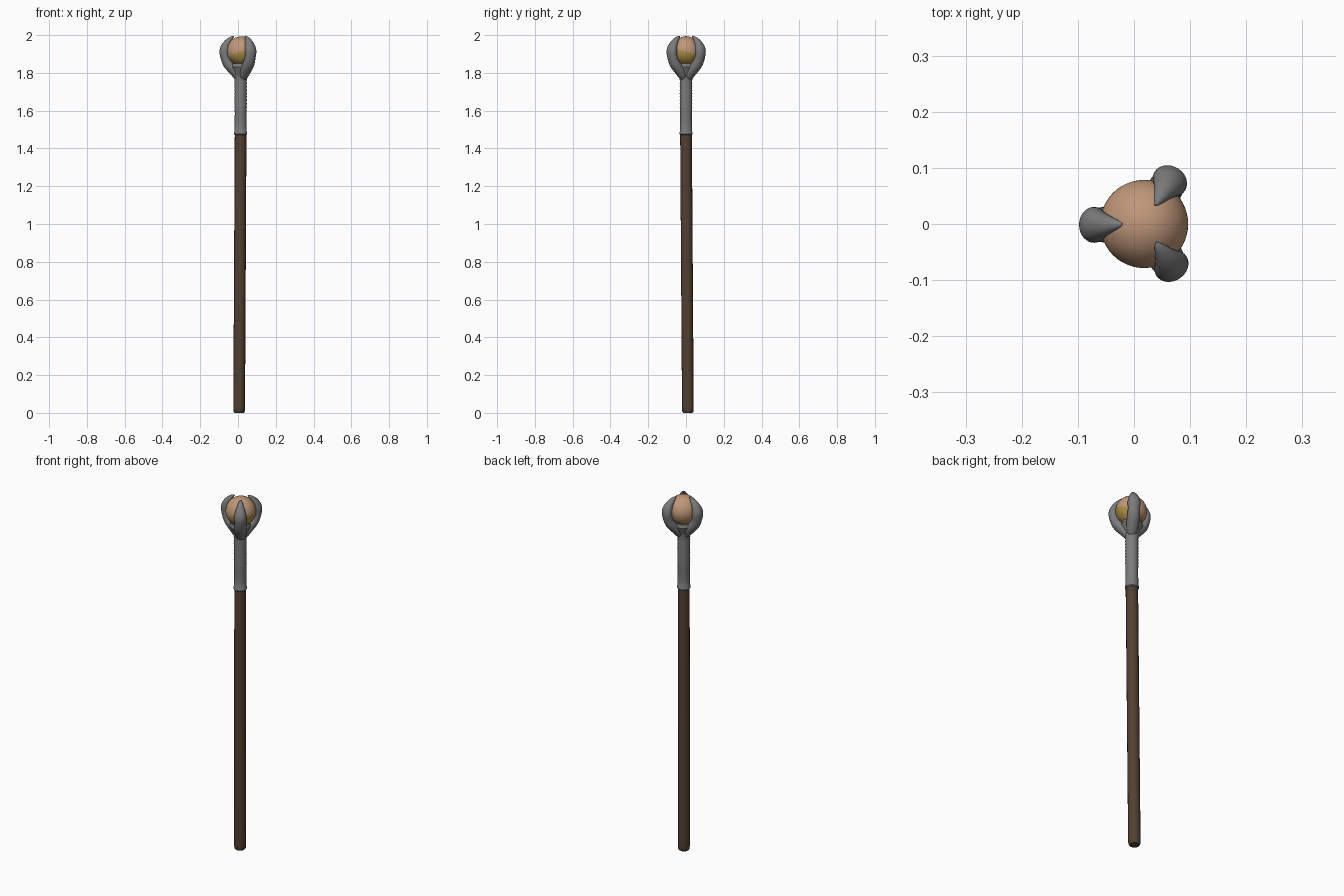
import bpy, bmesh, math
from mathutils import Vector

if "Cube" in bpy.data.objects:
    bpy.data.objects.remove(bpy.data.objects["Cube"])


def mat(name, rgb):
    m = bpy.data.materials.new(name)
    m.diffuse_color = (*rgb, 1)
    m.use_nodes = True
    m.node_tree.nodes["Principled BSDF"].inputs["Base Color"].default_value = m.diffuse_color
    return m


WOOD = mat("dark wood", (0.085, 0.052, 0.032))
METAL = mat("grey metal", (0.2, 0.2, 0.2))
TAN = mat("tan orb", (0.52, 0.31, 0.19))
GOLD = mat("gold orb", (0.42, 0.27, 0.06))


def finish(bm, name, *mats):
    bmesh.ops.recalc_face_normals(bm, faces=bm.faces)
    me = bpy.data.meshes.new(name)
    bm.to_mesh(me)
    bm.free()
    ob = bpy.data.objects.new(name, me)
    bpy.context.collection.objects.link(ob)
    for m in mats:
        me.materials.append(m)
    bpy.ops.object.select_all(action='DESELECT')
    ob.select_set(True)
    bpy.context.view_layer.objects.active = ob
    bpy.ops.object.shade_smooth_by_angle(angle=math.radians(40))
    return ob


def loft(name, sections, material, sides=24):
    """Skin elliptical sections given as (centre, axis u, axis v)."""
    bm = bmesh.new()
    rings = []
    for c, u, v in sections:
        rings.append([bm.verts.new(c + u * math.cos(2 * math.pi * i / sides)
                                   + v * math.sin(2 * math.pi * i / sides))
                      for i in range(sides)])
    for a, b in zip(rings, rings[1:]):
        for i in range(sides):
            j = (i + 1) % sides
            bm.faces.new((a[i], a[j], b[j], b[i]))
    bm.faces.new(rings[0][::-1])
    bm.faces.new(rings[-1])
    return finish(bm, name, material)


def axis(z):
    # the staff leans very slightly
    t = min(z / 1.5, 1)
    return Vector((0.006 + 0.008 * t, 0.01 * (1 - t), z))


def turned(name, profile, material, sides=24):
    loft(name, [(axis(z), Vector((r, 0, 0)), Vector((0, r, 0))) for r, z in profile],
         material, sides)


# wooden shaft
turned("shaft", [(0.025, 0), (0.030, 0.008), (0.031, 0.03), (0.031, 0.75),
                 (0.031, 1.49)], WOOD, 16)

# metal sleeve with collar, fine scale ridges and flared palm
sleeve = [(0.031, 1.472), (0.035, 1.476), (0.035, 1.484), (0.032, 1.49),
          (0.032, 1.53), (0.031, 1.59), (0.0325, 1.6)]
for k in range(9):
    z = 1.61 + k * 0.018
    sleeve += [(0.031, z), (0.0335, z + 0.009)]
sleeve += [(0.033, 1.775), (0.038, 1.795), (0.047, 1.815), (0.055, 1.832), (0.05, 1.85)]
turned("sleeve", sleeve, METAL)

# orb held in the claw, gold on the lower front-right part
C = Vector((0.018, 0, 1.915))
bm = bmesh.new()
bmesh.ops.create_uvsphere(bm, u_segments=48, v_segments=32, radius=0.0785)
cut = Vector((-0.28, 0.28, 1)).normalized()
bmesh.ops.bisect_plane(bm, geom=bm.verts[:] + bm.edges[:] + bm.faces[:],
                       plane_co=cut * -0.022, plane_no=cut)
for f in bm.faces:
    f.material_index = int(f.calc_center_median().dot(cut) < -0.022)
orb = finish(bm, "orb", TAN, GOLD)
orb.location = C

# talons: (distance from axis, height, half width), rooted in the palm
PATH = [(0.012, 1.765, 0.022), (0.030, 1.800, 0.030), (0.052, 1.826, 0.033),
        (0.074, 1.850, 0.033), (0.085, 1.878, 0.030), (0.090, 1.905, 0.033),
        (0.089, 1.928, 0.033), (0.080, 1.950, 0.026), (0.068, 1.969, 0.019),
        (0.054, 1.984, 0.012), (0.044, 1.992, 0.006), (0.038, 1.995, 0.002)]
for name, deg in (("left_talon", 181), ("back_talon", 59), ("front_talon", -57)):
    a = math.radians(deg)
    out = Vector((math.cos(a), math.sin(a), 0))
    side = Vector((-math.sin(a), math.cos(a), 0))
    pts = [Vector((C.x, C.y, 0)) + out * r + Vector((0, 0, z)) for r, z, w in PATH]
    secs = []
    for i, p in enumerate(pts):
        t = (pts[min(i + 1, len(pts) - 1)] - pts[max(i - 1, 0)]).normalized()
        w = PATH[i][2]
        secs.append((p, side * w, side.cross(t) * w * 0.85))
    ob = loft(name, secs, METAL, 16)
    ob.modifiers.new("smooth", 'SUBSURF').levels = 1
